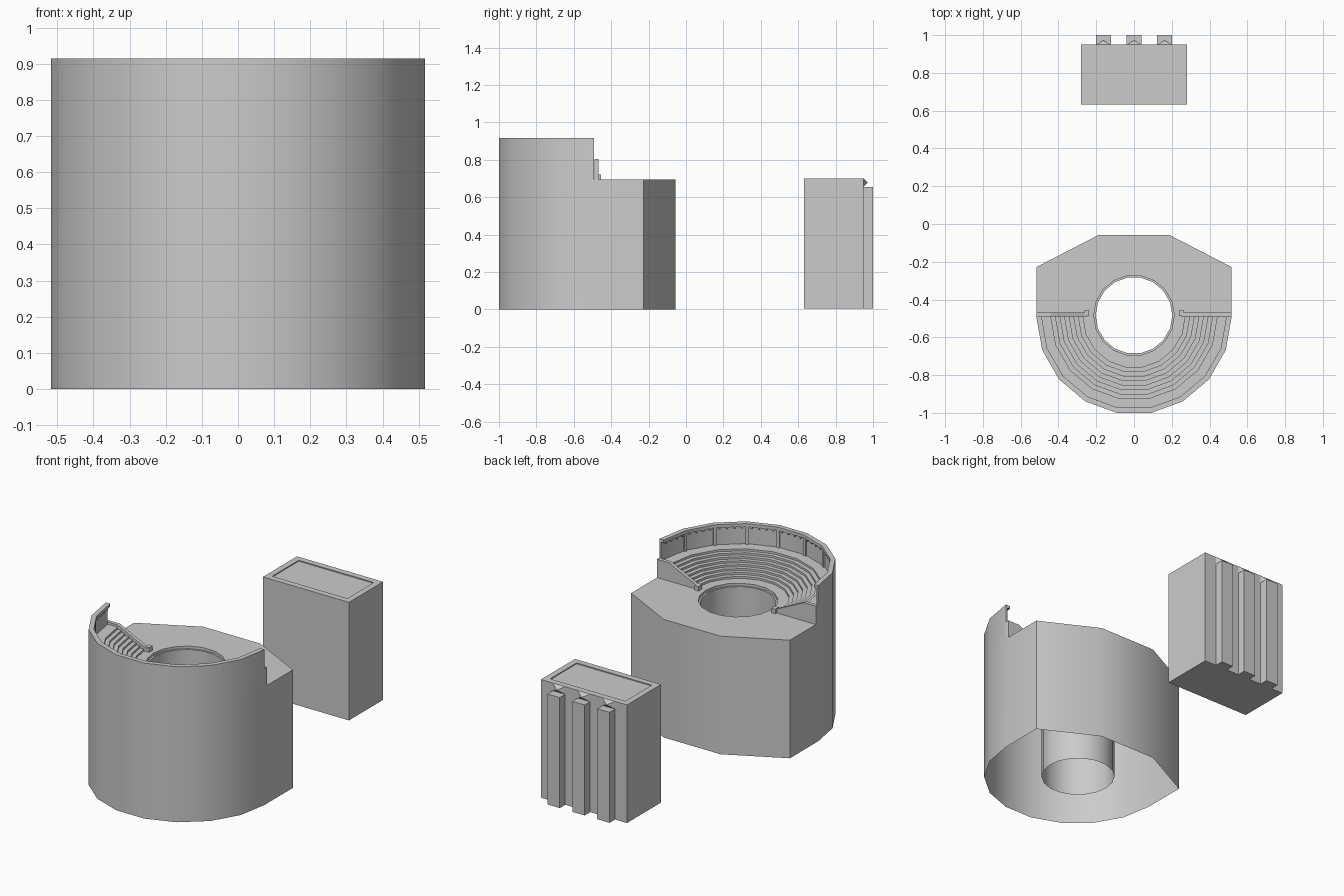
import bpy, bmesh
from math import sin, cos, pi, radians
from mathutils import Matrix

if "Cube" in bpy.data.objects:
    bpy.data.objects.remove(bpy.data.objects["Cube"])

CY, HOLE_Y = -0.491, -0.484      # centres of the arena ring and of the shaft
R, FLOOR, TOP, WALK = 0.517, 0.695, 0.915, 0.79
SEG, STEPS = 9, 8                # segments per half circle, seat rows


def finish(bm, name, smooth=False):
    bmesh.ops.remove_doubles(bm, verts=bm.verts, dist=1e-5)
    bmesh.ops.recalc_face_normals(bm, faces=bm.faces)
    me = bpy.data.meshes.new(name)
    bm.to_mesh(me)
    bm.free()
    ob = bpy.data.objects.new(name, me)
    bpy.context.collection.objects.link(ob)
    if smooth:
        bpy.context.view_layer.objects.active = ob
        ob.select_set(True)
        bpy.ops.object.shade_smooth_by_angle(angle=radians(30))
        ob.select_set(False)
    return ob


def add_box(bm, lo, hi, mat=Matrix()):
    size = [b - a for a, b in zip(lo, hi)]
    mid = [(a + b) / 2 for a, b in zip(lo, hi)]
    m = mat @ Matrix.Translation(mid) @ Matrix.Diagonal((*size, 1))
    return bmesh.ops.create_cube(bm, size=1, matrix=m)["verts"]


def polar(r, a, z):
    return (r * cos(a), (HOLE_Y if r < 0.22 else CY) + r * sin(a), z)


def face(bm, pts):
    return bm.faces.new([bm.verts.new(p) for p in pts])


def revolve(bm, profile, a0, segs):
    for i in range(segs):
        a, b = a0 + pi * i / SEG, a0 + pi * (i + 1) / SEG
        for (r1, z1), (r2, z2) in zip(profile, profile[1:]):
            face(bm, [polar(r1, a, z1), polar(r1, b, z1), polar(r2, b, z2), polar(r2, a, z2)])


# Arena shell: outer wall, coping, walkway, seat rows, floor and shaft, open below
bm = bmesh.new()
section = [(R, FLOOR), (R, TOP), (0.489, TOP), (0.489, 0.897), (0.505, 0.897),
           (0.505, WALK), (0.44, WALK)]
for i in range(STEPS):
    r = 0.44 - 0.195 * i / STEPS
    z = WALK - (WALK - FLOOR) * (i + 1) / STEPS
    section += [(r, z), (0.44 - 0.195 * (i + 1) / STEPS, z)]
revolve(bm, [(R, 0)] + section + [(0.213, FLOOR)], pi, SEG)
revolve(bm, [(0.213, FLOOR), (0.213, 0.68), (0.203, 0.68), (0.203, 0)], 0, 2 * SEG)
for a in (0, pi):
    face(bm, [polar(r, a, z) for r, z in section])
outline = [(R, CY), (R, -0.228), (0.185, -0.057), (-0.185, -0.057), (-R, -0.228), (-R, CY)]
for p, q in zip(outline, outline[1:]):
    face(bm, [(*p, 0), (*q, 0), (*q, FLOOR), (*p, FLOOR)])
face(bm, [(*p, FLOOR) for p in outline] + [polar(0.245, pi, FLOOR)]
     + [polar(0.213, pi - pi * i / SEG, FLOOR) for i in range(SEG + 1)]
     + [polar(0.245, 0, FLOOR)])
finish(bm, "arena_shell", smooth=True)

# Pilasters and brackets lining the inside of the wall
bm = bmesh.new()
for i in range(SEG + 1):
    a = pi + pi * i / SEG
    spin = Matrix.Translation((0, CY, 0)) @ Matrix.Rotation(a, 4, "Z")
    if 0 < i < SEG:
        add_box(bm, (0.494, -0.008, WALK), (0.507, 0.008, 0.897), spin)
    if i < SEG:
        mid = Matrix.Translation((0, CY, 0)) @ Matrix.Rotation(a + pi / SEG / 2, 4, "Z")
        for k in (-0.06, -0.02, 0.02, 0.06):
            add_box(bm, (0.484, k - 0.004, 0.885), (0.499, k + 0.004, 0.897), mid)
finish(bm, "wall_pilasters")

# Sloping end walls with small posts
for s, side in ((1, "right"), (-1, "left")):
    bm = bmesh.new()
    pts = [(0.25, FLOOR), (R, FLOOR), (R, 0.803), (0.44, 0.803), (0.25, 0.712)]
    f = face(bm, [(s * x, CY + 0.001, z) for x, z in pts])
    ext = bmesh.ops.extrude_face_region(bm, geom=[f])["geom"]
    bmesh.ops.translate(bm, vec=(0, 0.021, 0),
                        verts=[v for v in ext if isinstance(v, bmesh.types.BMVert)])
    bm.faces.new([v for v in bm.verts if v.co.y < CY + 0.002]) if f not in bm.faces[:] else None
    finish(bm, side + "_end_wall")
    bm = bmesh.new()
    x1, x2 = sorted((s * 0.237, s * 0.263))
    add_box(bm, (x1, -0.488, FLOOR), (x2, -0.455, 0.722))
    finish(bm, side + "_post")

# Separate block with a shallow recessed roof
bm = bmesh.new()
add_box(bm, (-0.28, 0.632, 0.005), (0.28, 0.949, 0.70))
bm.normal_update()
roof = max(bm.faces, key=lambda f: f.calc_center_median().z)
bmesh.ops.inset_region(bm, faces=[roof], thickness=0.05)
pit = bmesh.ops.extrude_face_region(bm, geom=[roof])["geom"]
bmesh.ops.translate(bm, vec=(0, 0, -0.006),
                    verts=[v for v in pit if isinstance(v, bmesh.types.BMVert)])
if roof.is_valid:
    bmesh.ops.delete(bm, geom=[roof], context="FACES_ONLY")
finish(bm, "block")

# Block ribs with pyramid studs above
bm = bmesh.new()
for x in (-0.162, 0, 0.162):
    add_box(bm, (x - 0.04, 0.949, 0.005), (x + 0.04, 1.0, 0.655))
    base = [(x - 0.04, 0.949, 0.655), (x + 0.04, 0.949, 0.655),
            (x + 0.04, 0.949, 0.70), (x - 0.04, 0.949, 0.70)]
    for p, q in zip(base, base[1:] + base[:1]):
        face(bm, [p, q, (x, 0.972, 0.678)])
finish(bm, "block_ribs")
